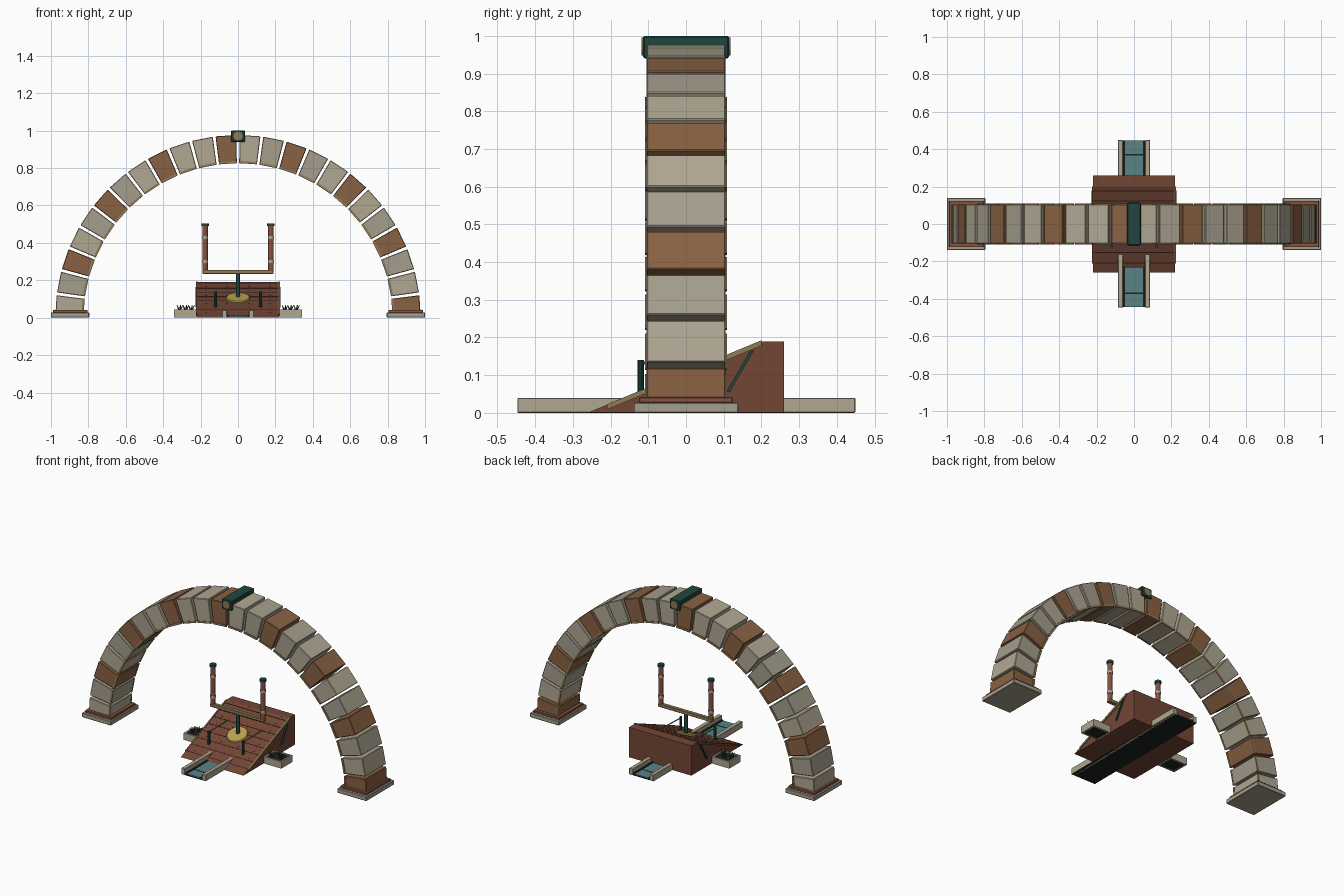
import bpy, bmesh, math, random
from mathutils import Vector

if "Cube" in bpy.data.objects:
    bpy.data.objects.remove(bpy.data.objects["Cube"])
random.seed(4)

COL = dict(cream=(.44, .39, .29), cream2=(.37, .34, .26), brick=(.25, .12, .055), clay=(.24, .085, .05),
           wood=(.17, .062, .036), dark=(.035, .015, .01), green=(.015, .06, .048), gold=(.5, .36, .08),
           tan=(.27, .2, .09), water=(.10, .23, .24), black=(.012, .014, .014), leaf=(.04, .1, .03))
MAT = {}
for k, c in COL.items():
    MAT[k] = bpy.data.materials.new(k)
    MAT[k].diffuse_color = (*c, 1)


def finish(name, bm, mat, bevel=0):
    bmesh.ops.recalc_face_normals(bm, faces=bm.faces)
    me = bpy.data.meshes.new(name)
    bm.to_mesh(me)
    bm.free()
    me.materials.append(MAT[mat])
    ob = bpy.data.objects.new(name, me)
    bpy.context.collection.objects.link(ob)
    if bevel:
        m = ob.modifiers.new("bevel", 'BEVEL')
        m.width, m.segments = bevel, 1
    return ob


def prism(name, pts, axis, a, b, mat, bevel=0):
    """Extrude a 2D profile: axis 'y' takes (x, z) points, axis 'x' takes (y, z) points."""
    bm = bmesh.new()
    put = (lambda p, t: (p[0], t, p[1])) if axis == 'y' else (lambda p, t: (t, p[0], p[1]))
    lo = [bm.verts.new(put(p, a)) for p in pts]
    hi = [bm.verts.new(put(p, b)) for p in pts]
    bm.faces.new(lo)
    bm.faces.new(hi)
    for i in range(len(pts)):
        j = (i + 1) % len(pts)
        bm.faces.new((lo[i], lo[j], hi[j], hi[i]))
    return finish(name, bm, mat, bevel)


def box(name, x, y, z, mat, bevel=0):
    return prism(name, [(x[0], z[0]), (x[1], z[0]), (x[1], z[1]), (x[0], z[1])], 'y', y[0], y[1], mat, bevel)


def rod(name, p, q, r, mat, n=10, r2=None):
    """Cylinder or cone between two points."""
    p, q = Vector(p), Vector(q)
    bm = bmesh.new()
    bmesh.ops.create_cone(bm, cap_ends=True, segments=n, radius1=r, radius2=r if r2 is None else r2,
                          depth=(q - p).length)
    ob = finish(name, bm, mat)
    ob.location = (p + q) / 2
    ob.rotation_euler = (q - p).to_track_quat('Z', 'Y').to_euler()
    return ob


def ring_cell(r0, r1, a0, a1):
    return [(r * math.cos(a), r * math.sin(a)) for r, a in ((r0, a0), (r1, a0), (r1, a1), (r0, a1))]


# Arch of 24 separate wedge stones, every third one brick
N = 24
for i in range(N):
    gap = math.radians(.45)
    a0, a1 = math.pi * (1 - i / N) - gap, math.pi * (1 - (i + 1) / N) + gap
    mat = 'brick' if i % 3 == 2 else random.choice(('cream', 'cream2'))
    prism(f"arch_stone_{i + 1}", ring_cell(.828, .977, a0, a1), 'y', -.105, .105, mat, .003)
    # Thin trim on the inner edge of both faces
    for s, side in ((-1, "front"), (1, "back")):
        prism(f"arch_trim_{side}_{i + 1}", ring_cell(.826, .838, a0, a1), 'y', s * .1, s * .109, 'tan')

# Keystone bar with a round boss at each end
box("keystone", (-.037, .037), (-.114, .114), (.94, 1.0), 'green', .004)
for s in (-1, 1):
    rod("keystone_boss", (0, s * .11, .972), (0, s * .118, .972), .024, 'tan', 20)

for s in (-1, 1):
    # Arch footings
    box("footing_slab", sorted((s * .795, s * 1.0)), (-.14, .14), (0, .028), 'cream2', .003)
    box("footing_step", sorted((s * .805, s * .988)), (-.124, .124), (.027, .042), 'clay', .002)

# Sloped wooden ramp
SL = .19 / .46


def top(y):
    return (y + .26) * SL


prism("ramp_body", [(-.26, .001), (.26, .001), (.26, .19), (.2, .19)], 'x', -.22, .22, 'wood')
for k in range(8):
    y = -.21 + k * .055
    prism("ramp_plank_joint", [(y, top(y) - .002), (y + .005, top(y + .005) - .002),
          (y + .005, top(y + .005) + .001), (y, top(y) + .001)], 'x', -.217, .217, 'dark')
    for x in (-.17, -.06, .06, .17):
        rod("plank_peg", (x, y + .02, top(y + .02) - .002), (x, y + .0195, top(y + .02) + .0015), .003, 'dark', 6)
for s in (-1, 1):
    xs = sorted((s * .216, s * .225))
    # Edge trim following the slope, and diagonal brace on the side
    prism("ramp_edge_trim", [(-.21, top(-.21) - .012), (.2, .178), (.2, .1925), (-.21, top(-.21) + .002)],
          'x', *xs, 'tan' if s > 0 else 'wood')
    prism("ramp_brace", [(.106, .055), (.116, .055), (.18, .165), (.17, .165)], 'x', *sorted((s * .218, s * .228)), 'green')

# Water channel running under the ramp
box("channel_floor", (-.085, .085), (-.445, .447), (0, .006), 'black')
box("channel_water", (-.05, .05), (-.443, .445), (.005, .011), 'water')
for s in (-1, 1):
    box("channel_wall", sorted((s * .06, s * .086)), (-.447, .449), (0, .04), 'cream', .002)
    box("channel_lining", sorted((s * .048, s * .061)), (-.443, .445), (.005, .015), 'black')
    box("channel_crossbar", (-.05, .05), (s * .37 - .003, s * .37 + .003), (.009, .0125), 'black')

# Gold disc lying on the slope
nrm = Vector((0, -SL, 1)).normalized()
c = Vector((0, -.006, top(-.006)))
rod("gold_disc", c - nrm * .002, c + nrm * .007, .065, 'gold', 28, .06)

# Fork-shaped goal frame
rod("frame_stem", (0, 0, .09), (0, 0, .24), .011, 'green', 12)
box("frame_crossbar", (-.19, .19), (-.012, .012), (.235, .256), 'tan', .002)
for s in (-1, 1):
    x = s * .176
    rod("frame_upright", (x, 0, .25), (x, 0, .493), .0145, 'clay', 12)
    for z in (.30, .43):
        rod("upright_band", (x, 0, z - .008), (x, 0, z + .008), .0165, 'cream', 12)
    rod("upright_cap", (x, 0, .49), (x, 0, .505), .02, 'green', 12)

    # Short guide posts with a handrail into the slope
    x = s * .12
    rod("guide_post", (x, -.12, .055), (x, -.12, .14), .008, 'green', 10)
    rod("guide_rail", (x, -.125, .132), (x, .07, .138), .0035, 'tan', 8)

    # Planter boxes with spiky plants
    x0, x1 = sorted((s * .22, s * .343))
    for k in (-1, 1):
        box("planter_side", (x0, x1), sorted((k * .045, k * .055)), (0, .044), 'cream')
    box("planter_outer_end", sorted((s * .333, s * .343)), (-.045, .045), (0, .044), 'cream')
    box("planter_inner_end", sorted((s * .22, s * .23)), (-.045, .045), (0, .044), 'cream')
    box("planter_soil", (x0 + .01, x1 - .01), (-.045, .045), (.002, .037), 'black')
    for px, py in ((.25, -.018), (.28, .018), (.312, -.012)):
        for k in range(5):
            a = k * math.tau / 5 + px * 40
            base = (s * px, py, .034)
            tip = (s * px + .018 * math.cos(a), py + .018 * math.sin(a), .068)
            rod("planter_leaf", base, tip, .006, 'leaf' if k % 2 else 'green', 5, .001)

for m in bpy.data.materials:
    if m.users and not m.is_grease_pencil:
        m.use_nodes = True
        m.node_tree.nodes["Principled BSDF"].inputs["Base Color"].default_value = m.diffuse_color
